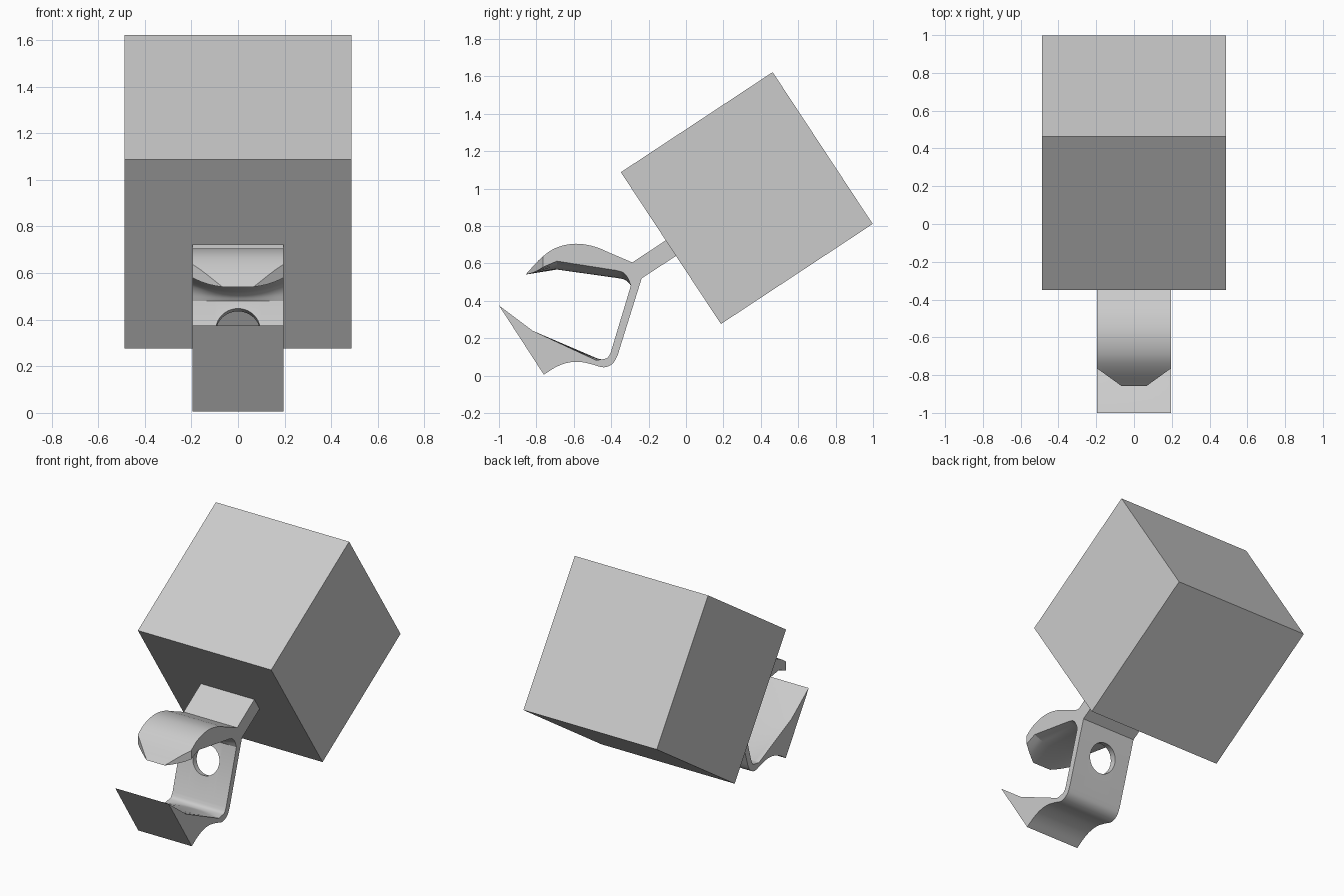
import bpy, bmesh, math
from mathutils import Vector

if "Cube" in bpy.data.objects:
    bpy.data.objects.remove(bpy.data.objects["Cube"])

HW = 0.195  # half width of the clip


def curve(pts, n=6):
    """Smooth Catmull-Rom run through (y, z, edge shift) points."""
    p = [Vector(q) for q in pts]
    p = [2 * p[0] - p[1]] + p + [2 * p[-1] - p[-2]]
    out = []
    for i in range(1, len(p) - 2):
        a, b, c, d = p[i - 1:i + 3]
        for k in range(n):
            t = k / n
            out.append(0.5 * (2 * b + (c - a) * t + (2 * a - 5 * b + 4 * c - d) * t * t
                              + (3 * b - a - 3 * c + d) * t ** 3))
    return [tuple(v) for v in out] + [tuple(pts[-1])]


def loft(name, prof, steps=12):
    """Sweep a side profile across x; edge shift moves z toward the sides."""
    bm = bmesh.new()
    rows = []
    for i in range(steps + 1):
        u = 2 * i / steps - 1
        rows.append([bm.verts.new((u * HW, y, z + s * u * u)) for y, z, s in prof])
    n = len(prof)
    for r, q in zip(rows, rows[1:]):
        for j in range(n):
            bm.faces.new((r[j], r[(j + 1) % n], q[(j + 1) % n], q[j]))
    bm.faces.new(rows[0])
    bm.faces.new(rows[-1])
    return finish(name, bm)


def finish(name, bm):
    bmesh.ops.recalc_face_normals(bm, faces=bm.faces)
    me = bpy.data.meshes.new(name)
    bm.to_mesh(me)
    bm.free()
    ob = bpy.data.objects.new(name, me)
    bpy.context.collection.objects.link(ob)
    return ob


def smooth(ob):
    bpy.ops.object.select_all(action='DESELECT')
    bpy.context.view_layer.objects.active = ob
    ob.select_set(True)
    bpy.ops.object.shade_smooth_by_angle(angle=math.radians(25))


# Tilted cube head
bpy.ops.mesh.primitive_cube_add(size=0.972, location=(0, 0.325, 0.949),
                                rotation=(math.radians(33.4), 0, 0))
bpy.context.object.name = "cube_head"

# Arm, back plate and lower jaw in one profile
inner = curve([(-0.48, 0.094, -0.012), (-0.45, 0.087, 0), (-0.42, 0.095, 0), (-0.402, 0.125, 0)], 4)
outer = curve([(-0.365, 0.11, 0), (-0.385, 0.072, 0), (-0.415, 0.05, 0), (-0.45, 0.045, 0),
               (-0.51, 0.062, 0), (-0.575, 0.074, 0), (-0.64, 0.067, 0), (-0.70, 0.043, 0),
               (-0.76, 0.005, 0)], 4)
body = ([(-1.0, 0.375, 0), (-0.82, 0.24, 0)] + inner
        + [(-0.295, 0.48, 0), (-0.287, 0.605, 0), (-0.09, 0.735, 0), (-0.03, 0.655, 0), (-0.237, 0.52, 0)]
        + outer)
clip = loft("arm_and_lower_jaw", body)

# Round hole through the back plate
bpy.ops.mesh.primitive_cylinder_add(vertices=40, radius=0.095, depth=0.2,
                                    location=(0, -0.309, 0.35), rotation=(math.radians(73.4), 0, 0))
cutter = bpy.context.object
cutter.name = "hole_cutter"
cutter.hide_render = True
mod = clip.modifiers.new("hole", 'BOOLEAN')
mod.operation = 'DIFFERENCE'
mod.object = cutter
mod.solver = 'EXACT'
bpy.ops.object.select_all(action='DESELECT')
bpy.context.view_layer.objects.active = clip
clip.select_set(True)
bpy.ops.object.modifier_apply(modifier=mod.name)
bpy.data.objects.remove(cutter)
smooth(clip)

# Upper jaw: arched top, underside bulging down in the middle
top = curve([(-0.287, 0.605, 0), (-0.40, 0.653, 0), (-0.49, 0.69, 0), (-0.59, 0.705, 0),
             (-0.69, 0.685, 0), (-0.77, 0.633, 0), (-0.858, 0.54, 0)], 5)
fillet = curve([(-0.37, 0.522, 0.04), (-0.335, 0.515, 0.035), (-0.31, 0.50, 0.02), (-0.295, 0.48, 0)], 4)
jaw = loft("upper_jaw", top + [(-0.69, 0.567, 0.045)] + fillet)

# Chamfer the two tip corners
bm = bmesh.new()
bm.from_mesh(jaw.data)
for s in (-1, 1):
    cut = bmesh.ops.bisect_plane(bm, geom=bm.verts[:] + bm.edges[:] + bm.faces[:],
                                 plane_co=(s * HW, -0.765, 0), plane_no=(s * 0.09, -0.125, 0),
                                 clear_outer=True)
    edges = [e for e in cut["geom_cut"] if isinstance(e, bmesh.types.BMEdge)]
    bmesh.ops.holes_fill(bm, edges=edges)
bmesh.ops.recalc_face_normals(bm, faces=bm.faces)
bm.to_mesh(jaw.data)
bm.free()
smooth(jaw)
